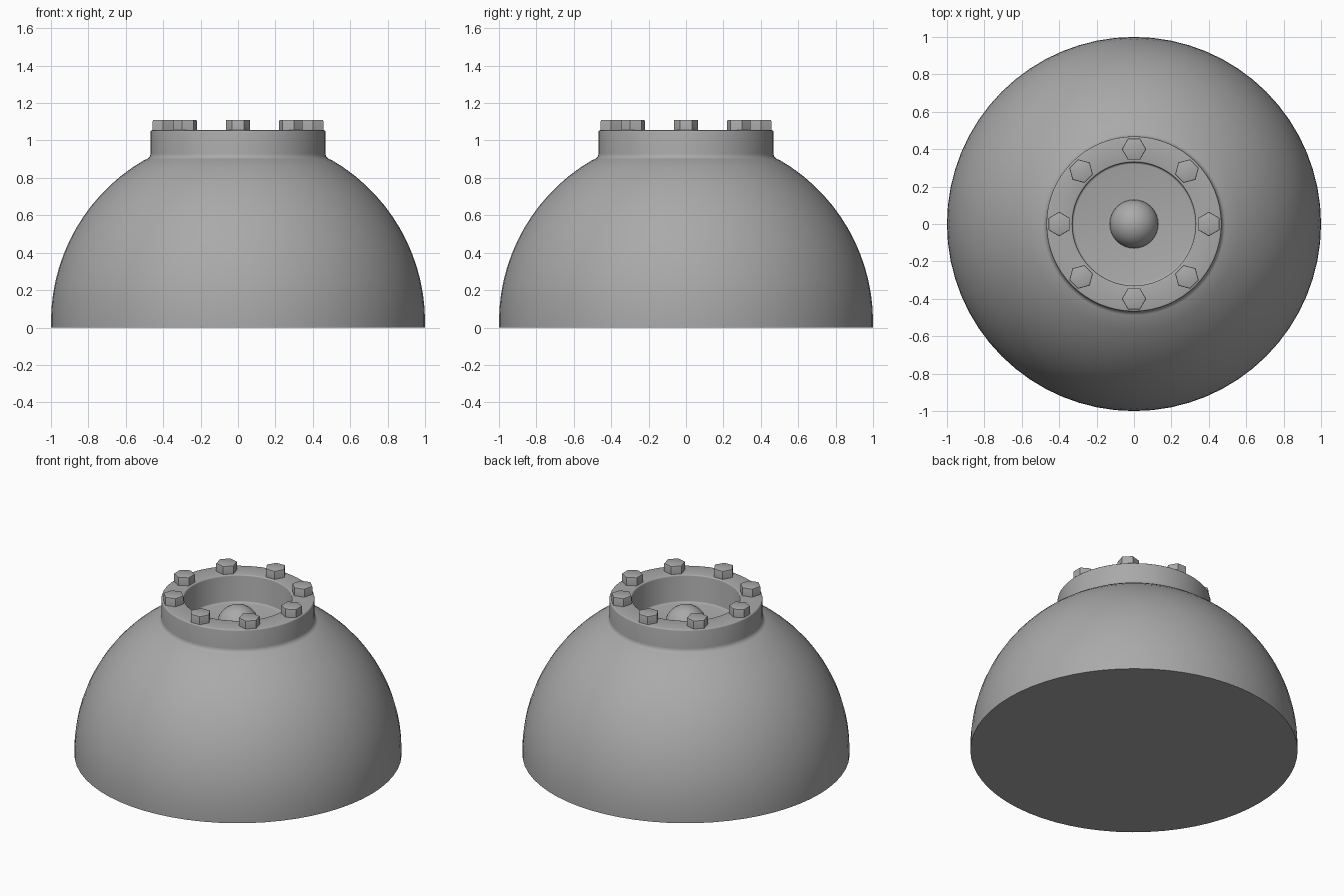
import bpy
import bmesh
from math import sin, cos, pi, radians, sqrt

cube = bpy.data.objects.get("Cube")
if cube:
    bpy.data.objects.remove(cube)

metal = bpy.data.materials.new("grey_metal")
metal.use_nodes = True
grey = (0.4, 0.4, 0.4, 1)
metal.diffuse_color = grey
metal.node_tree.nodes["Principled BSDF"].inputs["Base Color"].default_value = grey


def finish(bm, name):
    """Turn a bmesh into a smooth object with sharp edges kept."""
    bmesh.ops.recalc_face_normals(bm, faces=bm.faces)
    mesh = bpy.data.meshes.new(name)
    bm.to_mesh(mesh)
    bm.free()
    mesh.materials.append(metal)
    obj = bpy.data.objects.new(name, mesh)
    bpy.context.collection.objects.link(obj)
    bpy.ops.object.select_all(action="DESELECT")
    obj.select_set(True)
    bpy.context.view_layer.objects.active = obj
    bpy.ops.object.shade_smooth_by_angle(angle=radians(35))
    return obj


def lathe(name, profile, steps=64):
    """Spin an (r, z) profile that starts and ends on the axis."""
    bm = bmesh.new()
    verts = [bm.verts.new((r, 0, z)) for r, z in profile]
    edges = [bm.edges.new(pair) for pair in zip(verts, verts[1:])]
    bmesh.ops.spin(bm, geom=verts + edges, cent=(0, 0, 0), axis=(0, 0, 1),
                   angle=2 * pi, steps=steps, use_merge=True)
    bmesh.ops.remove_doubles(bm, verts=bm.verts, dist=0.0005)
    return finish(bm, name)


def arc(r, z, radius, start, end, count):
    """Points on a profile arc, angles in degrees."""
    angles = [radians(start + (end - start) * i / count) for i in range(count + 1)]
    return [(r + radius * cos(a), z + radius * sin(a)) for a in angles]


# Domed body, filleted collar and round recess in one turned profile
CENTRE, TOP, FLOOR = 0.03, 1.055, 0.87
dome = [(0, 0), (1, 0)] + arc(0, CENTRE, 1, 0, 60, 14)
fillet = arc(0.5, 0.93, 0.032, 250, 180, 4)
collar_edge = arc(0.46, TOP - 0.008, 0.008, 0, 90, 3)
recess_lip = arc(0.338, TOP - 0.008, 0.008, 90, 180, 3)
recess_foot = arc(0.32, FLOOR + 0.01, 0.01, 0, -90, 3)
lathe("dome_body", dome + fillet + collar_edge + recess_lip + recess_foot + [(0, FLOOR)])

# Rounded knob in the middle of the recess
knob = arc(0, FLOOR, 0.13, 0, 90, 12)
lathe("centre_knob", [(0, FLOOR - 0.02), (0.13, FLOOR - 0.02)] + knob, 32)

# Hexagonal bolts around the collar, flats facing the axis
for i in range(8):
    bm = bmesh.new()
    bmesh.ops.create_cone(bm, cap_ends=True, segments=6, radius1=0.065,
                          radius2=0.065, depth=0.06)
    top_edges = [e for e in bm.edges if all(v.co.z > 0 for v in e.verts)]
    bmesh.ops.bevel(bm, geom=top_edges, offset=0.006, segments=2,
                    profile=0.5, affect="EDGES")
    bolt = finish(bm, f"collar_bolt_{i + 1}")
    angle = i * pi / 4
    bolt.location = (0.4 * cos(angle), 0.4 * sin(angle), 1.08)
    bolt.rotation_euler.z = angle
